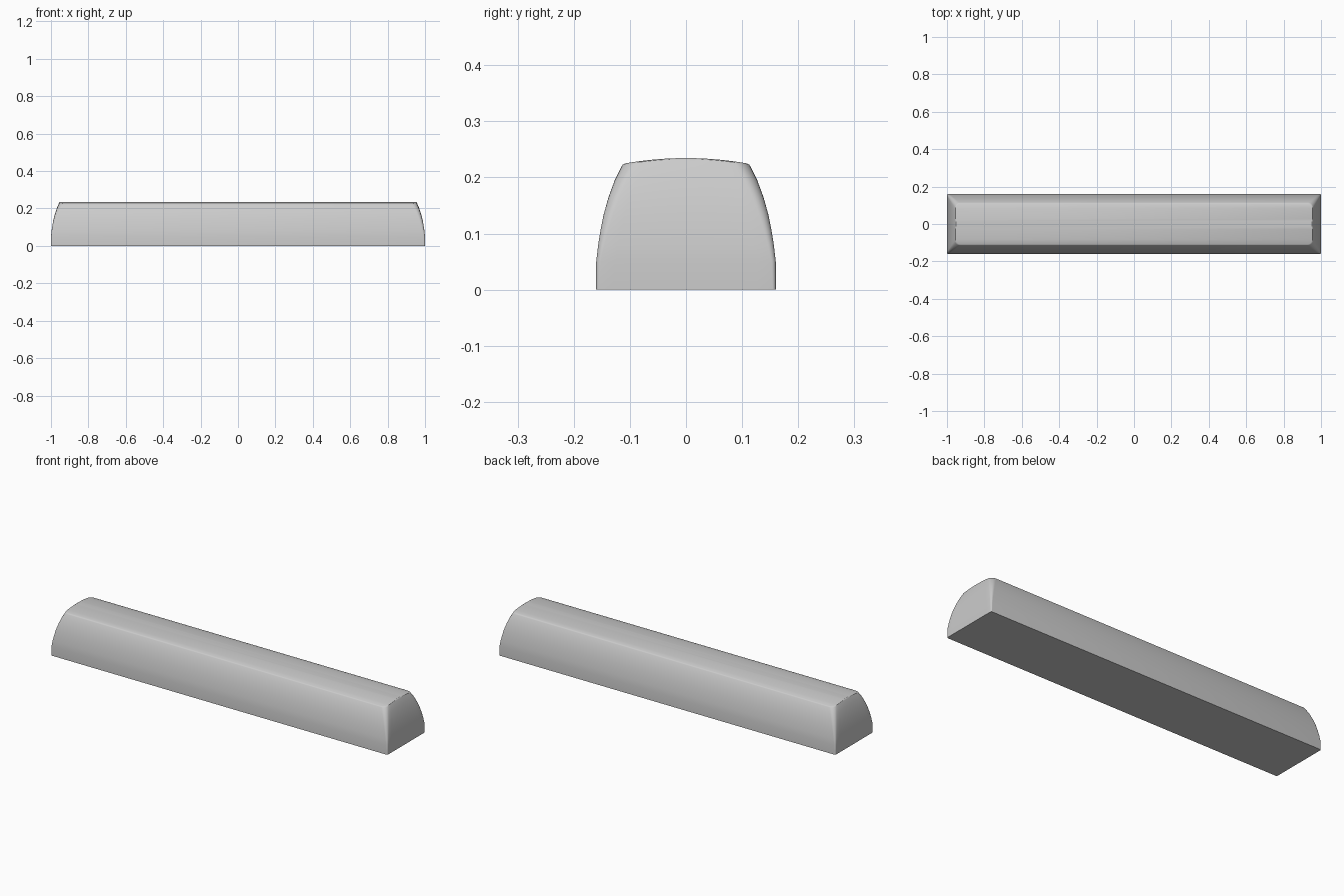
import bpy, bmesh, math

if "Cube" in bpy.data.objects:
    bpy.data.objects.remove(bpy.data.objects["Cube"])

# Side profile: inset from base outline, height, corner radius
PROFILE = [(0.0, 0.0, 0.006), (0.0, 0.05, 0.008), (0.0035, 0.08, 0.011),
           (0.0075, 0.105, 0.014), (0.0135, 0.135, 0.017), (0.022, 0.165, 0.02),
           (0.033, 0.195, 0.023), (0.0455, 0.22, 0.026), (0.0475, 0.223, 0.026),
           (0.0515, 0.225, 0.025)]
HALF_X, HALF_Y, CROWN = 1.0, 0.16, 0.0095
ARC, STRAIGHT = 6, 12


def half_ring(inset, z, r):
    """Right half of a rounded rectangle, front to back, arched across y."""
    hx, hy = HALF_X - inset * 0.94, HALF_Y - inset
    pts = []
    for i in range(ARC + 1):
        a = math.radians(-90 + 90 * i / ARC)
        pts.append((hx - r + r * math.cos(a), -hy + r + r * math.sin(a)))
    for i in range(1, STRAIGHT):
        pts.append((hx, (-hy + r) * (1 - 2 * i / STRAIGHT)))
    pts += [(x, -y) for x, y in reversed(pts[:ARC + 1])]
    lift = CROWN * (z / 0.225) ** 3
    return [(x, y, z + lift * (1 - (y / hy) ** 2)) for x, y in pts]


# Key cap body: lofted rings with arched top
bm = bmesh.new()
rings = []
for row in PROFILE:
    half = half_ring(*row)
    right = [bm.verts.new(p) for p in half]
    left = [bm.verts.new((-x, y, z)) for x, y, z in half]
    rings.append((right, left))

for (r0, l0), (r1, l1) in zip(rings, rings[1:]):
    a, b = r0 + l0[::-1], r1 + l1[::-1]
    n = len(a)
    for i in range(n):
        j = (i + 1) % n
        bm.faces.new((a[i], a[j], b[j], b[i]))

# Arched top in long strips, flat base
right, left = rings[-1]
for i in range(len(right) - 1):
    bm.faces.new((left[i], right[i], right[i + 1], left[i + 1]))
right, left = rings[0]
bm.faces.new(right + left[::-1])
bmesh.ops.recalc_face_normals(bm, faces=bm.faces)

mesh = bpy.data.meshes.new("long_key_cap")
bm.to_mesh(mesh)
bm.free()
cap = bpy.data.objects.new("long_key_cap", mesh)
bpy.context.collection.objects.link(cap)
bpy.context.view_layer.objects.active = cap
cap.select_set(True)
bpy.ops.object.shade_smooth_by_angle(angle=math.radians(30))
